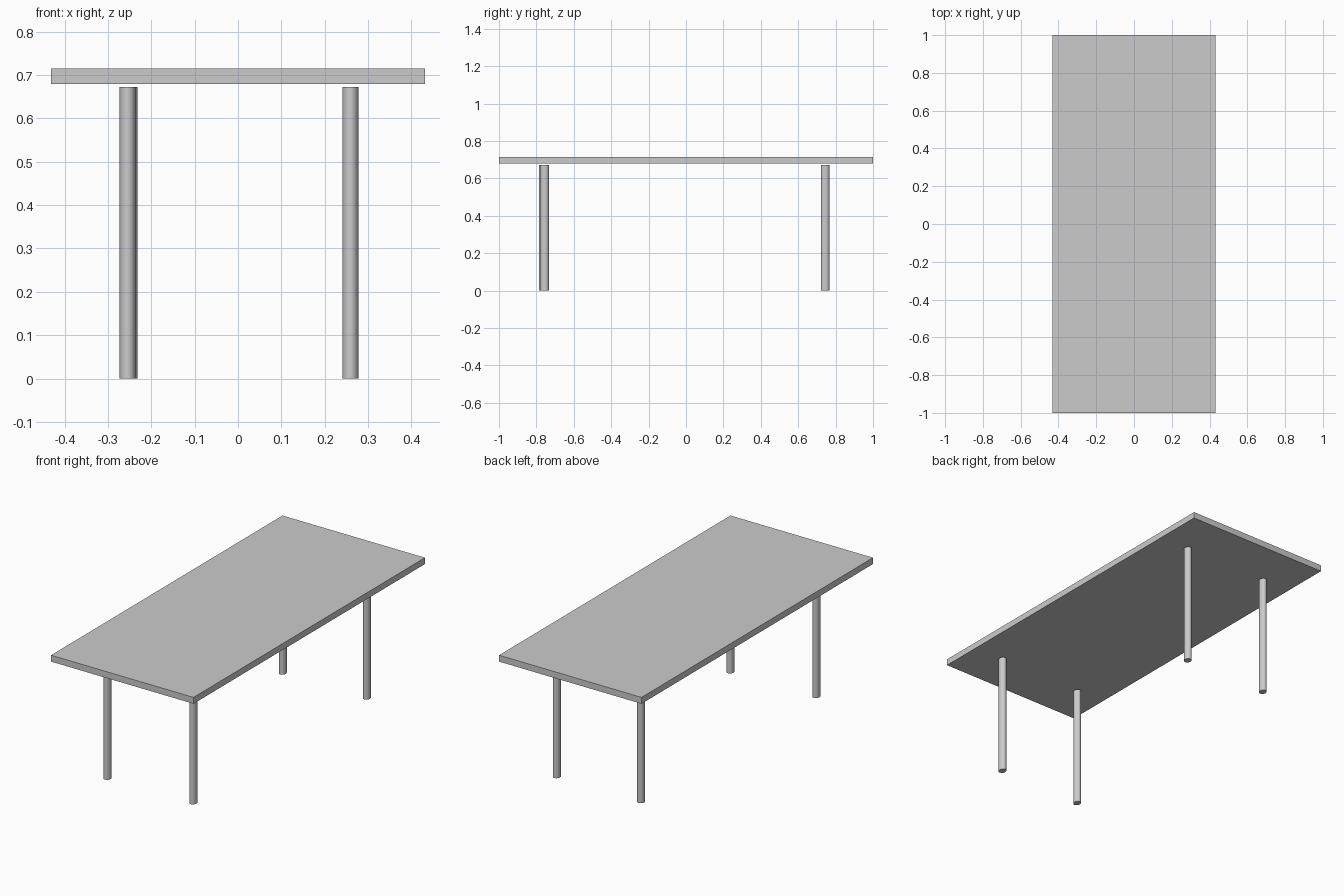
import bpy

if "Cube" in bpy.data.objects:
    bpy.data.objects.remove(bpy.data.objects["Cube"])

# Tabletop: a thin sharp-edged slab
bpy.ops.mesh.primitive_cube_add(size=1, location=(0, 0, 0.6975))
top = bpy.context.object
top.name = "tabletop"
top.scale = (0.862, 2.0, 0.035)
bpy.ops.object.transform_apply(location=False, rotation=False, scale=True)


# Legs: slightly oval posts ending just under the tabletop
def leg(name, x, y, height=0.672):
    bpy.ops.mesh.primitive_cylinder_add(vertices=32, radius=0.5, depth=1,
                                        location=(x, y, height / 2))
    ob = bpy.context.object
    ob.name = name
    ob.scale = (0.037, 0.045, height)
    bpy.ops.object.transform_apply(location=False, rotation=False, scale=True)
    bpy.ops.object.shade_smooth_by_angle()


leg("front_left_leg", -0.2545, -0.7635)
leg("front_right_leg", 0.2595, -0.7555)
leg("back_left_leg", -0.2505, 0.7445)
leg("back_right_leg", 0.2595, 0.7445)
